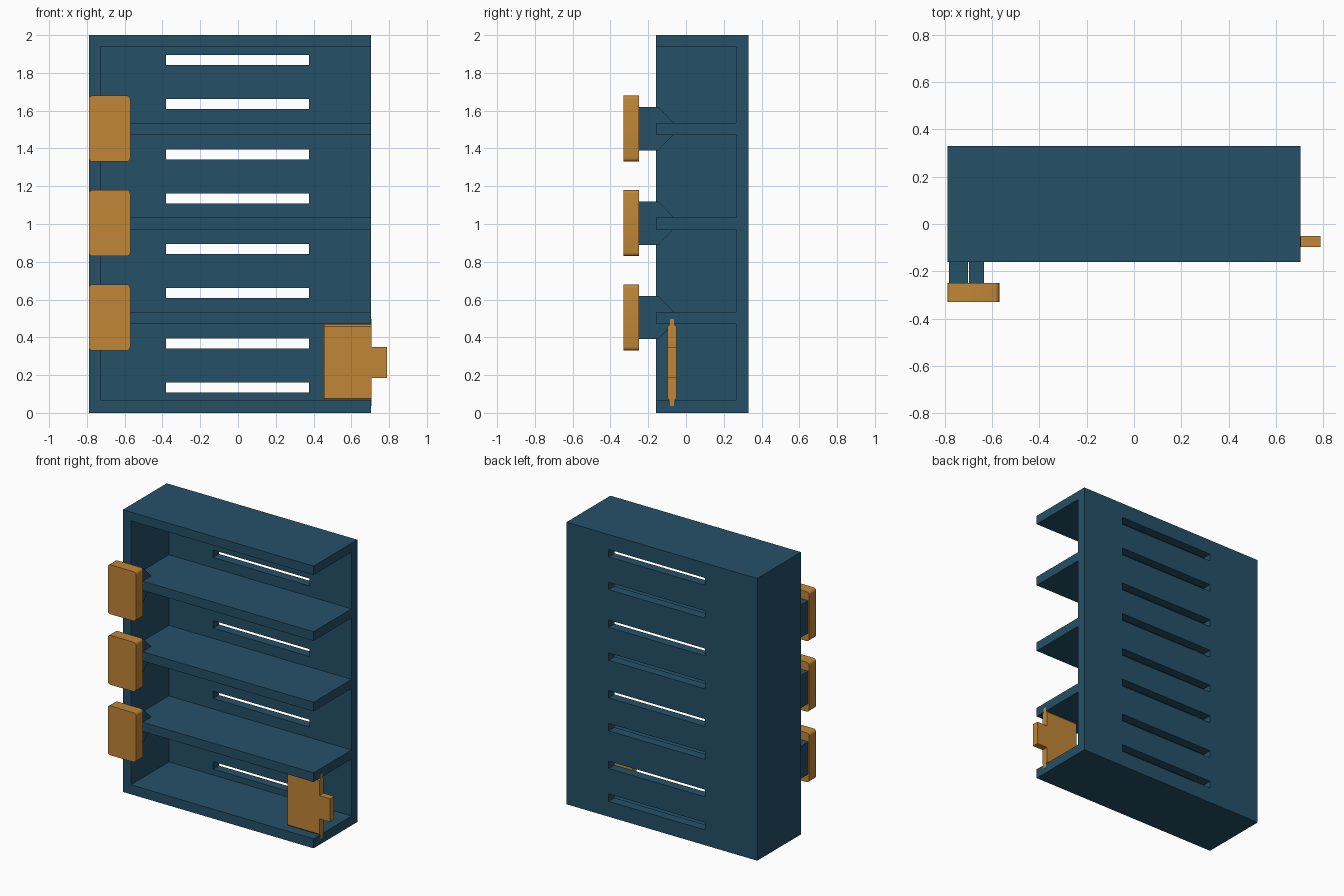
import bpy, bmesh

if "Cube" in bpy.data.objects:
    bpy.data.objects.remove(bpy.data.objects["Cube"], do_unlink=True)


def material(name, rgb):
    m = bpy.data.materials.new(name)
    m.use_nodes = True
    m.diffuse_color = (*rgb, 1)
    m.node_tree.nodes["Principled BSDF"].inputs["Base Color"].default_value = (*rgb, 1)
    return m


BLUE = material("dark_blue", (0.018, 0.082, 0.137))
ORANGE = material("amber", (0.53, 0.24, 0.037))


def finish(bm, name, mat):
    bmesh.ops.recalc_face_normals(bm, faces=bm.faces)
    me = bpy.data.meshes.new(name)
    bm.to_mesh(me)
    bm.free()
    ob = bpy.data.objects.new(name, me)
    bpy.context.collection.objects.link(ob)
    if mat:
        me.materials.append(mat)
    return ob


def add_box(bm, x, y, z):
    vs = bmesh.ops.create_cube(bm, size=1)["verts"]
    for v in vs:
        for i, (a, b) in enumerate((x, y, z)):
            v.co[i] = a if v.co[i] < 0 else b
    return vs


def boxes(name, mat, *specs):
    bm = bmesh.new()
    for s in specs:
        add_box(bm, *s)
    return finish(bm, name, mat)


def extrude(bm, points, depth):
    """Extrude a closed loop of 3D points along the depth vector."""
    face = bm.faces.new([bm.verts.new(p) for p in points])
    new = bmesh.ops.extrude_face_region(bm, geom=[face])["geom"]
    bmesh.ops.translate(bm, vec=depth, verts=[g for g in new if isinstance(g, bmesh.types.BMVert)])


def cut(target, cutter):
    cutter.hide_render = True
    mod = target.modifiers.new("cut", "BOOLEAN")
    mod.operation, mod.solver, mod.object = "DIFFERENCE", "EXACT", cutter
    bpy.context.view_layer.objects.active = target
    bpy.ops.object.modifier_apply(modifier=mod.name)
    bpy.data.objects.remove(cutter, do_unlink=True)


# Shelf case: solid block, open at the front and at one end
case = boxes("shelf_case", BLUE, ((-0.79, 0.705), (-0.16, 0.33), (0, 2)))
bays = [(0.067, 0.47), (0.535, 0.97), (1.035, 1.47), (1.535, 1.937)]
cut(case, boxes("bay_cutter", None, *[((-0.728, 0.9), (-0.4, 0.265), b) for b in bays]))

# Two ventilation slots through the back of every bay
slots = [0.135 + 0.5 * i + d for i in range(4) for d in (0, 0.233)]
cut(case, boxes("slot_cutter", None,
                *[((-0.38, 0.375), (0.2, 0.5), (z - 0.026, z + 0.026)) for z in slots]))

# Split clips with tapered ends, each carrying a rounded front plate
for i, level in enumerate(("lower", "middle", "upper")):
    z = 0.505 + 0.5 * i
    h, tip = 0.115, 0.03
    profile = [(-0.26, -h), (-0.147, -h), (-0.065, -tip),
               (-0.065, tip), (-0.147, h), (-0.26, h)]
    bm = bmesh.new()
    for x0, x1 in ((-0.783, -0.702), (-0.698, -0.635)):
        extrude(bm, [(x0, y, z + dz) for y, dz in profile], (x1 - x0, 0, 0))
    finish(bm, level + "_clip", BLUE)

    bm = bmesh.new()
    add_box(bm, (-0.79, -0.57), (-0.33, -0.25), (z - 0.175, z + 0.175))
    corners = [e for e in bm.edges if abs(e.verts[0].co.y - e.verts[1].co.y) > 0.01]
    bmesh.ops.bevel(bm, geom=corners, offset=0.02, segments=4, profile=0.5, affect="EDGES")
    plate = finish(bm, level + "_front_plate", ORANGE)
    bpy.ops.object.select_all(action="DESELECT")
    plate.select_set(True)
    bpy.context.view_layer.objects.active = plate
    bpy.ops.object.shade_smooth_by_angle()

# Sliding panel: chamfered body with thin tongues above and below
bm = bmesh.new()
half = [(-0.023, 0.19), (-0.011, 0.202), (-0.011, 0.23),
        (0.011, 0.23), (0.011, 0.202), (0.023, 0.19)]
section = half + [(-y, -z) for y, z in half]
extrude(bm, [(0.455, -0.074 + y, 0.267 + z) for y, z in section], (0.252, 0, 0))
finish(bm, "sliding_panel", ORANGE)

# Pull tab on the end of the sliding panel
boxes("pull_tab", ORANGE, ((0.70, 0.79), (-0.097, -0.051), (0.185, 0.35)))
